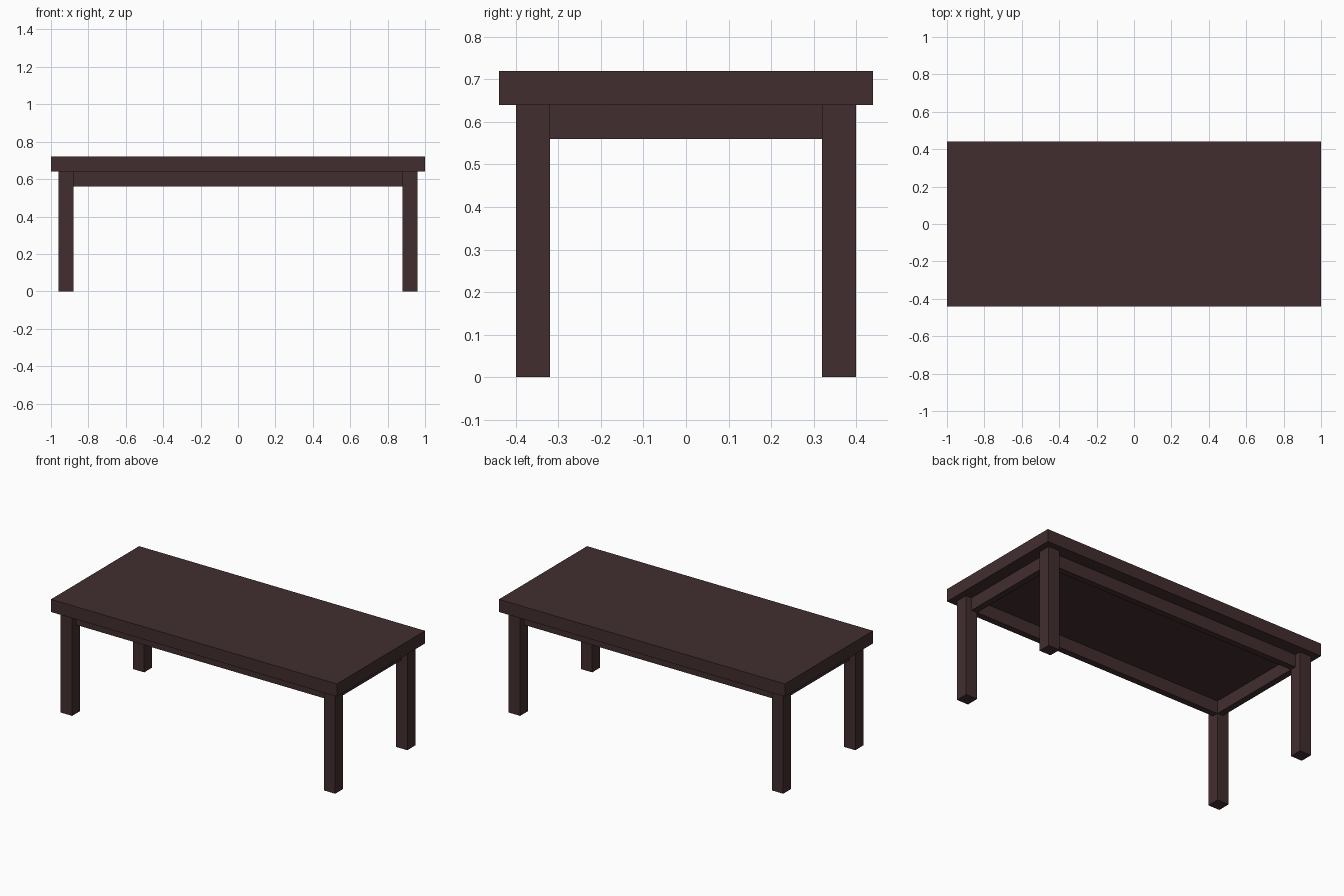
import bpy

if "Cube" in bpy.data.objects:
    bpy.data.objects.remove(bpy.data.objects["Cube"])

# One dark wood colour for the whole table
wood = bpy.data.materials.new("dark brown wood")
wood.diffuse_color = (0.054, 0.027, 0.028, 1)
wood.use_nodes = True
wood.node_tree.nodes["Principled BSDF"].inputs["Base Color"].default_value = wood.diffuse_color


def box(name, x, y, z):
    """Axis-aligned box from (min, max) ranges."""
    ranges = (x, y, z)
    bpy.ops.mesh.primitive_cube_add(size=1, location=[(a + b) / 2 for a, b in ranges])
    ob = bpy.context.object
    ob.name = name
    ob.scale = [b - a for a, b in ranges]
    bpy.ops.object.transform_apply(location=False, rotation=False, scale=True)
    ob.data.materials.append(wood)
    return ob


def span(side, a, b):
    """Range from a to b, mirrored when side is -1."""
    return tuple(sorted((side * a, side * b)))


# Table top
box("table_top", (-1, 1), (-0.44, 0.44), (0.64, 0.72))

# Legs at the four corners
for sx, xn in ((-1, "left"), (1, "right")):
    for sy, yn in ((-1, "front"), (1, "back")):
        box(f"{yn}_{xn}_leg", span(sx, 0.88, 0.96), span(sy, 0.32, 0.40), (0, 0.64))

# Aprons between the legs, set back level with the inner leg faces
for s, long_side, short_side in ((-1, "front", "left"), (1, "back", "right")):
    box(f"{long_side}_apron", (-0.88, 0.88), span(s, 0.32, 0.36), (0.56, 0.64))
    box(f"{short_side}_apron", span(s, 0.88, 0.92), (-0.32, 0.32), (0.56, 0.64))
